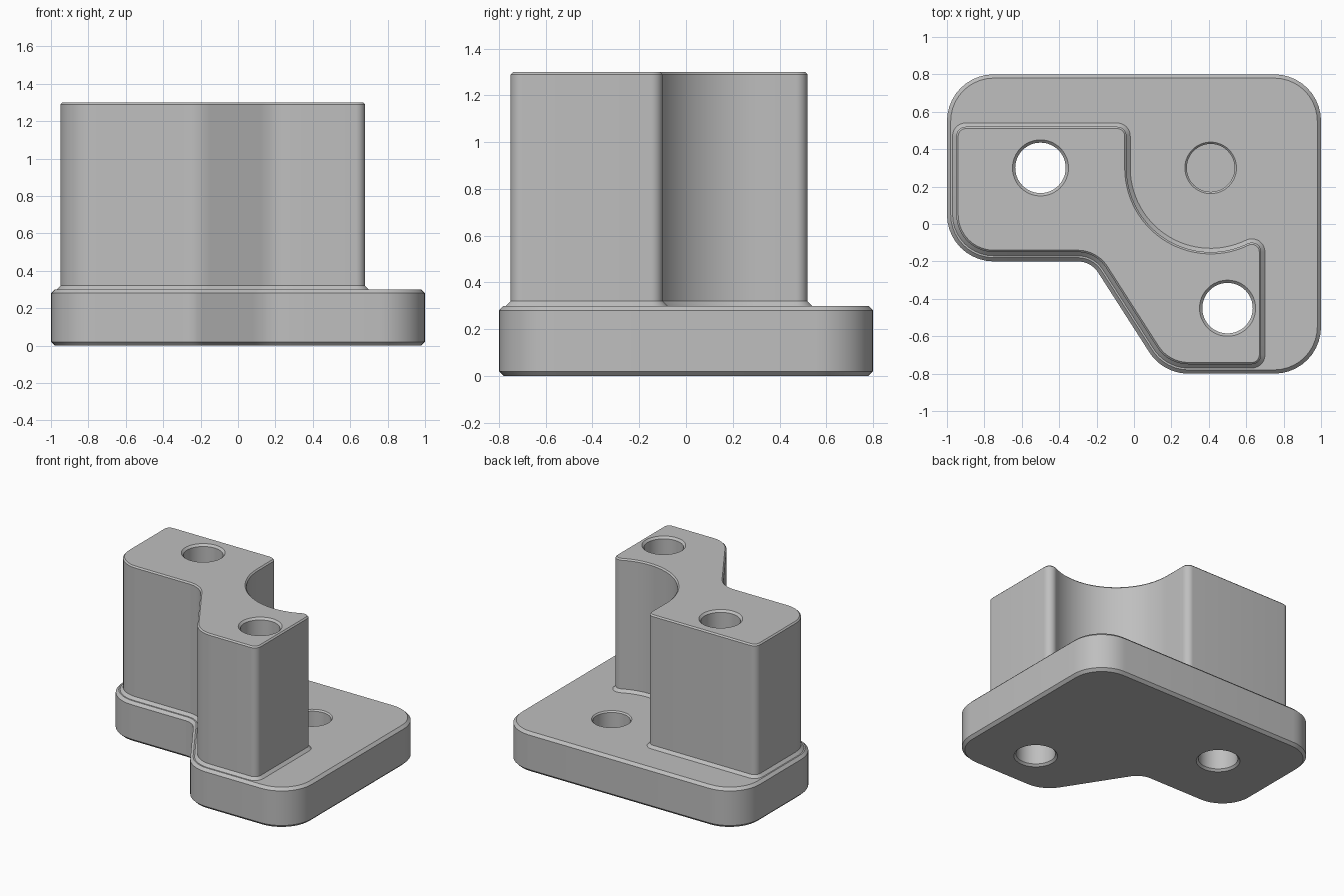
import bpy, bmesh
from math import cos, sin, radians, pi
from mathutils import Vector

default = bpy.data.objects.get("Cube")
if default:
    bpy.data.objects.remove(default)

grey = bpy.data.materials.new("light grey plastic")
grey.use_nodes = True
grey.diffuse_color = (0.52, 0.52, 0.52, 1)
grey.node_tree.nodes["Principled BSDF"].inputs["Base Color"].default_value = (0.52, 0.52, 0.52, 1)


def arc(cx, cy, r, start, end, steps):
    """Points along an arc, angles in degrees, as corners without rounding."""
    return [(cx + r * cos(radians(start + (end - start) * i / steps)),
             cy + r * sin(radians(start + (end - start) * i / steps)), 0)
            for i in range(steps + 1)]


def rounded(corners, steps=10):
    """Round every (x, y, radius) corner of a closed outline."""
    points = []
    for i, (x, y, r) in enumerate(corners):
        p = Vector((x, y))
        if r == 0:
            points.append(p)
            continue
        a = (Vector(corners[i - 1][:2]) - p).normalized()
        b = (Vector(corners[(i + 1) % len(corners)][:2]) - p).normalized()
        half = a.angle(b) / 2
        centre = p + (a + b).normalized() * r / sin(half)
        start = p + a * r * cos(half) / sin(half) - centre
        end = p + b * r * cos(half) / sin(half) - centre
        turn = start.angle_signed(end)      # positive is clockwise
        for k in range(steps + 1):
            t = -turn * k / steps
            points.append(centre + Vector((start.x * cos(t) - start.y * sin(t),
                                           start.x * sin(t) + start.y * cos(t))))
    return points


def offset(points, d):
    """Grow a clockwise outline outward by d."""
    result = []
    for i, p in enumerate(points):
        e = (p - points[i - 1]).normalized()
        f = (points[(i + 1) % len(points)] - p).normalized()
        n, m = Vector((-e.y, e.x)), Vector((-f.y, f.x))
        result.append(p + (n + m) * d / (1 + n.dot(m)))
    return result


def loft(name, rings):
    """Closed solid through a stack of (z, points) rings."""
    bm = bmesh.new()
    loops = [[bm.verts.new((p.x, p.y, z)) for p in pts] for z, pts in rings]
    n = len(loops[0])
    bm.faces.new(loops[0])
    bm.faces.new(loops[-1][::-1])
    for low, high in zip(loops, loops[1:]):
        for i in range(n):
            j = (i + 1) % n
            bm.faces.new((low[i], low[j], high[j], high[i]))
    bmesh.ops.recalc_face_normals(bm, faces=bm.faces)
    mesh = bpy.data.meshes.new(name)
    bm.to_mesh(mesh)
    bm.free()
    mesh.materials.append(grey)
    obj = bpy.data.objects.new(name, mesh)
    bpy.context.collection.objects.link(obj)
    return obj


def hole(x, y, profile):
    """Round cutter from a (z, radius) profile."""
    return loft("hole_cutter", [(z, [Vector((x + r * cos(2 * pi * i / 48), y + r * sin(2 * pi * i / 48)))
                                     for i in range(48)]) for z, r in profile])


def combine(target, tool, operation):
    mod = target.modifiers.new(operation, "BOOLEAN")
    mod.operation = operation
    mod.solver = "EXACT"
    mod.object = tool
    bpy.context.view_layer.update()
    mesh = bpy.data.meshes.new_from_object(
        target.evaluated_get(bpy.context.evaluated_depsgraph_get()))
    target.modifiers.clear()
    target.data = mesh
    bpy.data.objects.remove(tool)


# Base plate with a notched front corner and chamfered rims
plate = rounded([(-1, 0.8, 0.25), (1, 0.8, 0.25), (1, -0.8, 0.25),
                 (0.155, -0.8, 0.25), (-0.23, -0.2, 0.13), (-1, -0.2, 0.25)])
body = loft("mounting_block", [(0, offset(plate, -0.02)), (0.02, plate),
                               (0.28, plate), (0.3, offset(plate, -0.02))])

# Upright block with a scooped back corner, flared foot and chamfered top
scoop = arc(0.41, 0.3, 0.45, 180, 296.1, 28)
tip = arc(0.63, -0.149, 0.05, 116.1, 0, 10)
upright = rounded([(-0.95, 0.52, 0.05), (-0.04, 0.52, 0.05)] + scoop + tip[1:] +
                  [(0.68, -0.75, 0.05), (0.182, -0.75, 0.2),
                   (-0.203, -0.15, 0.18), (-0.95, -0.15, 0.2)])
foot = offset(upright, 0.02)
block = loft("upright_block", [(0.2, foot), (0.3, foot), (0.32, upright),
                               (1.29, upright), (1.3, offset(upright, -0.01))])
combine(body, block, "UNION")

# Two through holes and one blind hole, all with chamfered mouths
for x, y in ((-0.5, 0.3), (0.5, -0.45)):
    combine(body, hole(x, y, [(-0.02, 0.17), (0.015, 0.135), (1.285, 0.135), (1.32, 0.17)]), "DIFFERENCE")
combine(body, hole(0.41, 0.3, [(0.1, 0.128), (0.29, 0.128), (0.32, 0.158)]), "DIFFERENCE")

bpy.ops.object.select_all(action="DESELECT")
body.select_set(True)
bpy.context.view_layer.objects.active = body
bpy.ops.object.shade_smooth_by_angle(angle=radians(25))
